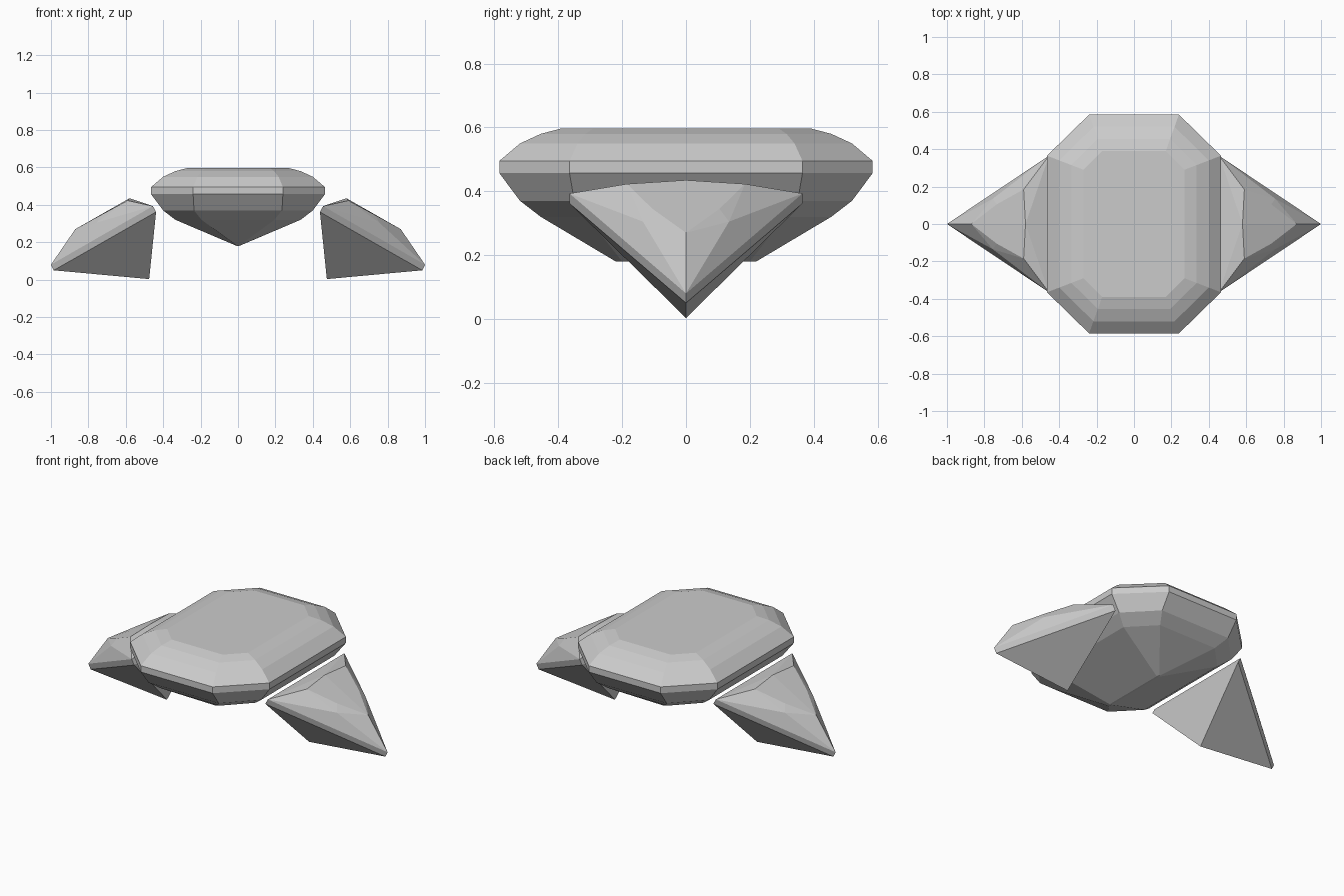
import bpy
import bmesh
from math import radians

cube = bpy.data.objects.get("Cube")
if cube:
    bpy.data.objects.remove(cube, do_unlink=True)

# Single pale grey stone colour
stone = bpy.data.materials.new("pale grey stone")
stone.use_nodes = True
stone.diffuse_color = (0.6, 0.6, 0.6, 1)
stone.node_tree.nodes["Principled BSDF"].inputs["Base Color"].default_value = (0.6, 0.6, 0.6, 1)


def finish(bm, name):
    bmesh.ops.recalc_face_normals(bm, faces=bm.faces[:])
    mesh = bpy.data.meshes.new(name)
    bm.to_mesh(mesh)
    bm.free()
    mesh.materials.append(stone)
    obj = bpy.data.objects.new(name, mesh)
    bpy.context.collection.objects.link(obj)
    return obj


def octagon(bm, hx, hy, cx, cy, z):
    """Ring of a rectangle hx by hy whose corners are cut at cx and cy."""
    quarter = [(hx, cy), (cx, hy)]
    pts = quarter + [(-x, y) for x, y in reversed(quarter)]
    pts += [(-x, -y) for x, y in pts]
    return [bm.verts.new((x, y, z)) for x, y in pts]


# Centre stone: step-cut octagon lofted from keel to table
steps = [
    (0.006, 0.22, 0.004, 0.20, 0.18),
    (0.335, 0.455, 0.195, 0.31, 0.32),
    (0.40, 0.52, 0.235, 0.35, 0.37),
    (0.465, 0.585, 0.24, 0.365, 0.457),
    (0.465, 0.585, 0.24, 0.365, 0.495),
    (0.40, 0.52, 0.217, 0.34, 0.55),
    (0.335, 0.455, 0.193, 0.315, 0.58),
    (0.27, 0.39, 0.17, 0.29, 0.597),
]
bm = bmesh.new()
rings = [octagon(bm, *s) for s in steps]
for low, high in zip(rings, rings[1:]):
    for i in range(8):
        j = (i + 1) % 8
        bm.faces.new((low[i], low[j], high[j], high[i]))
bm.faces.new(rings[0])
bm.faces.new(rings[-1])
finish(bm, "centre_stone")

# Side stones: tilted triangular cuts, one each side, as hulls of half outlines
half = [
    (0.455, 0.365, 0.393), (0.438, 0.365, 0.362),  # girdle corners
    (1.0, 0, 0.08), (0.985, 0, 0.05),              # girdle tip
    (0.755, 0.135, 0.305),                         # crown facet point
    (0.59, 0.185, 0.423), (0.58, 0, 0.435),        # table back
    (0.734, 0.105, 0.345), (0.87, 0, 0.27),        # table side and tip
    (0.475, 0, 0.003),                             # culet
]
for name, side in (("left_side_stone", 1), ("right_side_stone", -1)):
    bm = bmesh.new()
    for x, y, z in half:
        for sy in ((1, -1) if y else (1,)):
            bm.verts.new((side * x, sy * y, z))
    bmesh.ops.convex_hull(bm, input=bm.verts[:])
    bmesh.ops.dissolve_limit(bm, angle_limit=radians(2.5),
                             verts=bm.verts[:], edges=bm.edges[:])
    finish(bm, name)
